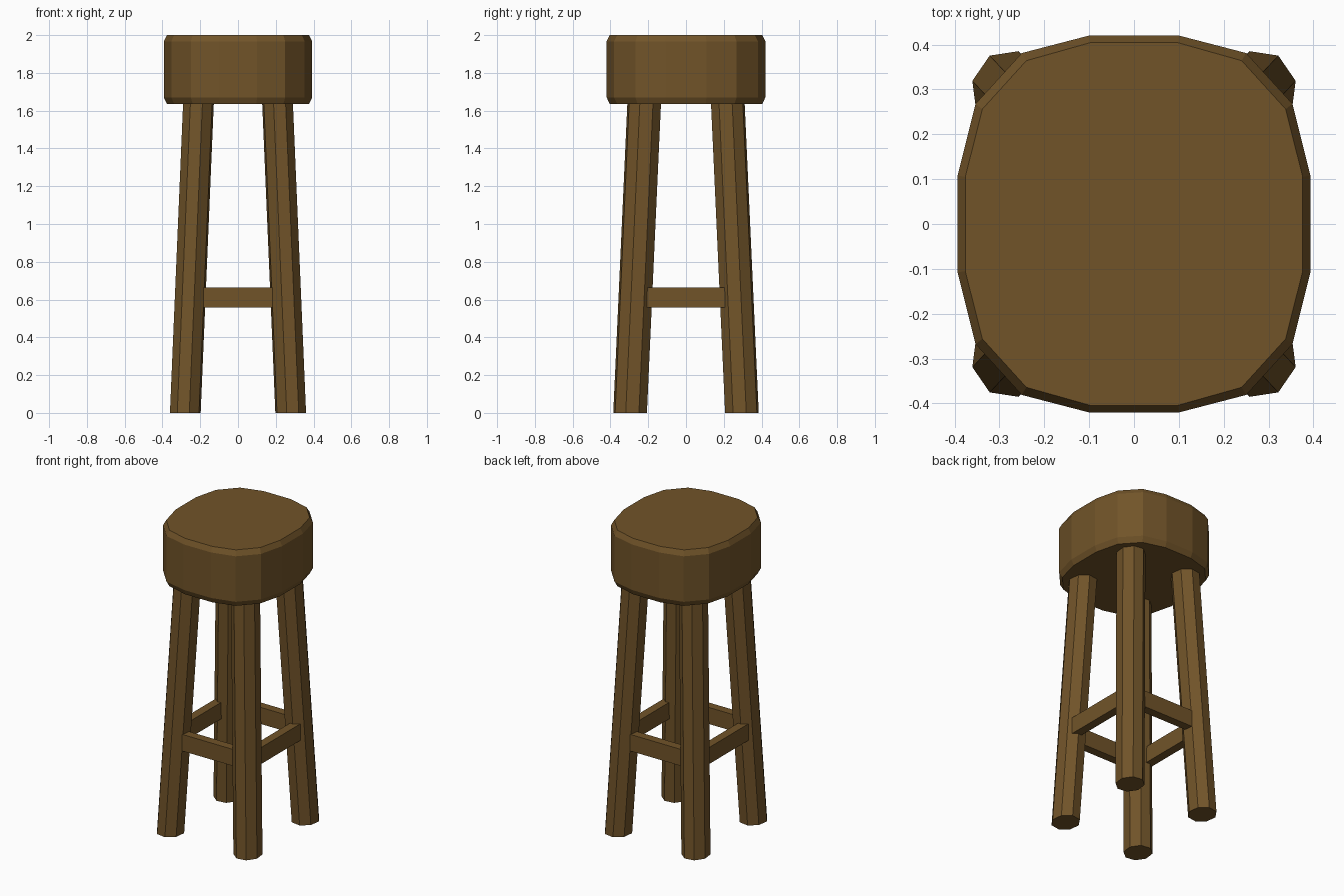
import bpy, bmesh
from math import cos, sin, radians

if "Cube" in bpy.data.objects:
    bpy.data.objects.remove(bpy.data.objects["Cube"])

wood = bpy.data.materials.new("brown_wood")
wood.diffuse_color = (0.165, 0.088, 0.022, 1)
wood.use_nodes = True
wood.node_tree.nodes["Principled BSDF"].inputs["Base Color"].default_value = wood.diffuse_color


def loft(name, rings):
    """Skin a stack of matching rings and cap both ends."""
    bm = bmesh.new()
    loops = [[bm.verts.new(p) for p in ring] for ring in rings]
    n = len(loops[0])
    for a, b in zip(loops, loops[1:]):
        for i in range(n):
            j = (i + 1) % n
            bm.faces.new((a[i], a[j], b[j], b[i]))
    bm.faces.new(loops[0][::-1])
    bm.faces.new(loops[-1])
    bmesh.ops.recalc_face_normals(bm, faces=bm.faces)
    me = bpy.data.meshes.new(name)
    bm.to_mesh(me)
    bm.free()
    me.materials.append(wood)
    ob = bpy.data.objects.new(name, me)
    bpy.context.collection.objects.link(ob)
    return ob


def box(name, x0, x1, y0, y1, z0, z1):
    return loft(name, [[(x0, y0, z), (x1, y0, z), (x1, y1, z), (x0, y1, z)]
                       for z in (z0, z1)])


def outline(quarter):
    """Mirror one quadrant of points into a full closed outline."""
    half = quarter + [(-x, y) for x, y in reversed(quarter)]
    return half + [(-x, -y) for x, y in half]


# Seat: 16-sided rounded slab with chamfered rims
outer = outline([(0.393, 0.108), (0.353, 0.268), (0.25, 0.381), (0.10, 0.42)])
inner = outline([(0.376, 0.105), (0.338, 0.256), (0.24, 0.364), (0.098, 0.404)])
loft("seat", [[(x, y, z) for x, y in pts] for pts, z in
              ((inner, 1.635), (outer, 1.67), (outer, 1.967), (inner, 2.0))])

# Legs: leaning octagonal posts, mirrored to each corner
for sy, row in ((-1, "front"), (1, "back")):
    for sx, side in ((-1, "left"), (1, "right")):
        rings = []
        for z in (0.0, 1.66):
            cx, cy = 0.279 - 0.0425 * z, 0.296 - 0.0455 * z
            rings.append([(sx * (cx + 0.084 * cos(radians(14.5 + 45 * i))),
                           sy * (cy + 0.092 * sin(radians(14.5 + 45 * i))), z)
                          for i in range(8)])
        loft(f"{row}_{side}_leg", rings)

# Stretchers: four flat bars between the legs
for s, a, b in ((-1, "front", "left"), (1, "back", "right")):
    y0, y1 = sorted((s * 0.26, s * 0.316))
    box(f"{a}_stretcher", -0.192, 0.192, y0, y1, 0.557, 0.665)
    x0, x1 = sorted((s * 0.25, s * 0.306))
    box(f"{b}_stretcher", x0, x1, -0.206, 0.206, 0.557, 0.665)
